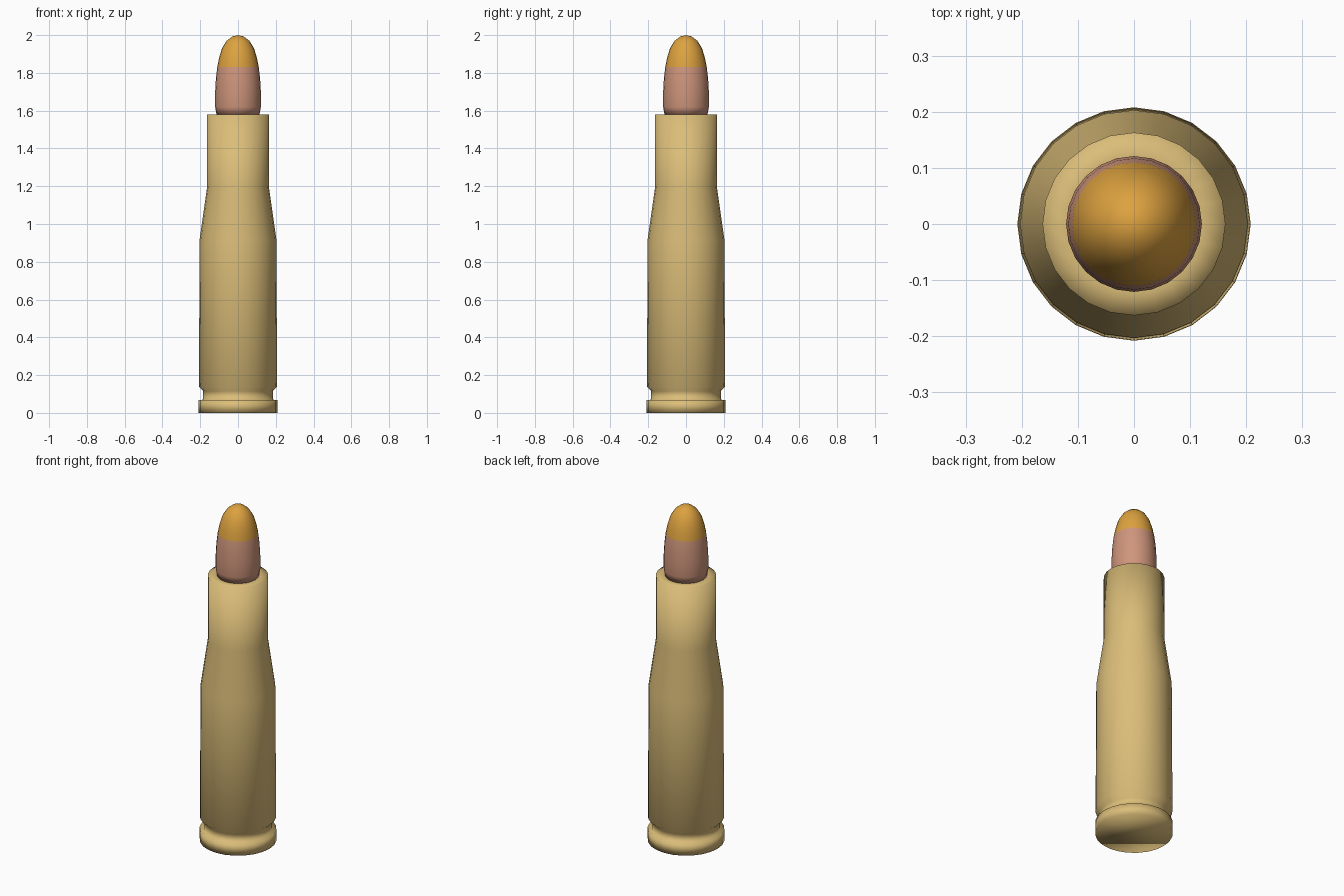
import bpy
import bmesh
from math import cos, sin, tau

cube = bpy.data.objects.get("Cube")
if cube:
    bpy.data.objects.remove(cube, do_unlink=True)

SIDES = 24


def material(name, rgb):
    mat = bpy.data.materials.new(name)
    mat.use_nodes = True
    color = (*rgb, 1.0)
    mat.diffuse_color = color
    mat.node_tree.nodes["Principled BSDF"].inputs["Base Color"].default_value = color
    return mat


def lathe(name, profile, materials, tip=None):
    """Revolve (radius, height) points; cap the base, and the top by a tip or a disc."""
    bm = bmesh.new()
    rings = [[bm.verts.new((r * cos(tau * i / SIDES), r * sin(tau * i / SIDES), z))
              for i in range(SIDES)] for r, z in profile]
    bm.faces.new(rings[0][::-1])
    for low, high in zip(rings, rings[1:]):
        for i in range(SIDES):
            j = (i + 1) % SIDES
            bm.faces.new((low[i], low[j], high[j], high[i]))
    if tip is None:
        bm.faces.new(rings[-1])
    else:
        apex = bm.verts.new((0, 0, tip))
        for i in range(SIDES):
            bm.faces.new((rings[-1][i], rings[-1][(i + 1) % SIDES], apex))
    for face in bm.faces:
        face.smooth = True
    mesh = bpy.data.meshes.new(name)
    bm.to_mesh(mesh)
    bm.free()
    for mat in materials:
        mesh.materials.append(mat)
    obj = bpy.data.objects.new(name, mesh)
    bpy.context.collection.objects.link(obj)
    return obj


brass = material("brass", (0.71, 0.51, 0.19))
copper = material("copper", (0.62, 0.30, 0.20))
amber = material("amber", (0.72, 0.36, 0.05))

# Casing: rim, groove, tapered body, shoulder, neck and flat mouth
lathe("casing", [
    (0.208, 0.0), (0.208, 0.068), (0.184, 0.07), (0.184, 0.115),
    (0.207, 0.14), (0.203, 0.92), (0.163, 1.2), (0.163, 1.58), (0.12, 1.58),
], [brass])

# Bullet: straight shank and rounded nose
bullet = lathe("bullet", [
    (0.114, 1.581), (0.121, 1.62), (0.121, 1.7), (0.117, 1.77), (0.11, 1.83),
    (0.1, 1.88), (0.085, 1.93), (0.06, 1.97), (0.03, 1.993),
], [copper, amber], tip=2.0)

# Painted tip
for poly in bullet.data.polygons:
    poly.material_index = int(poly.center.z > 1.83)
